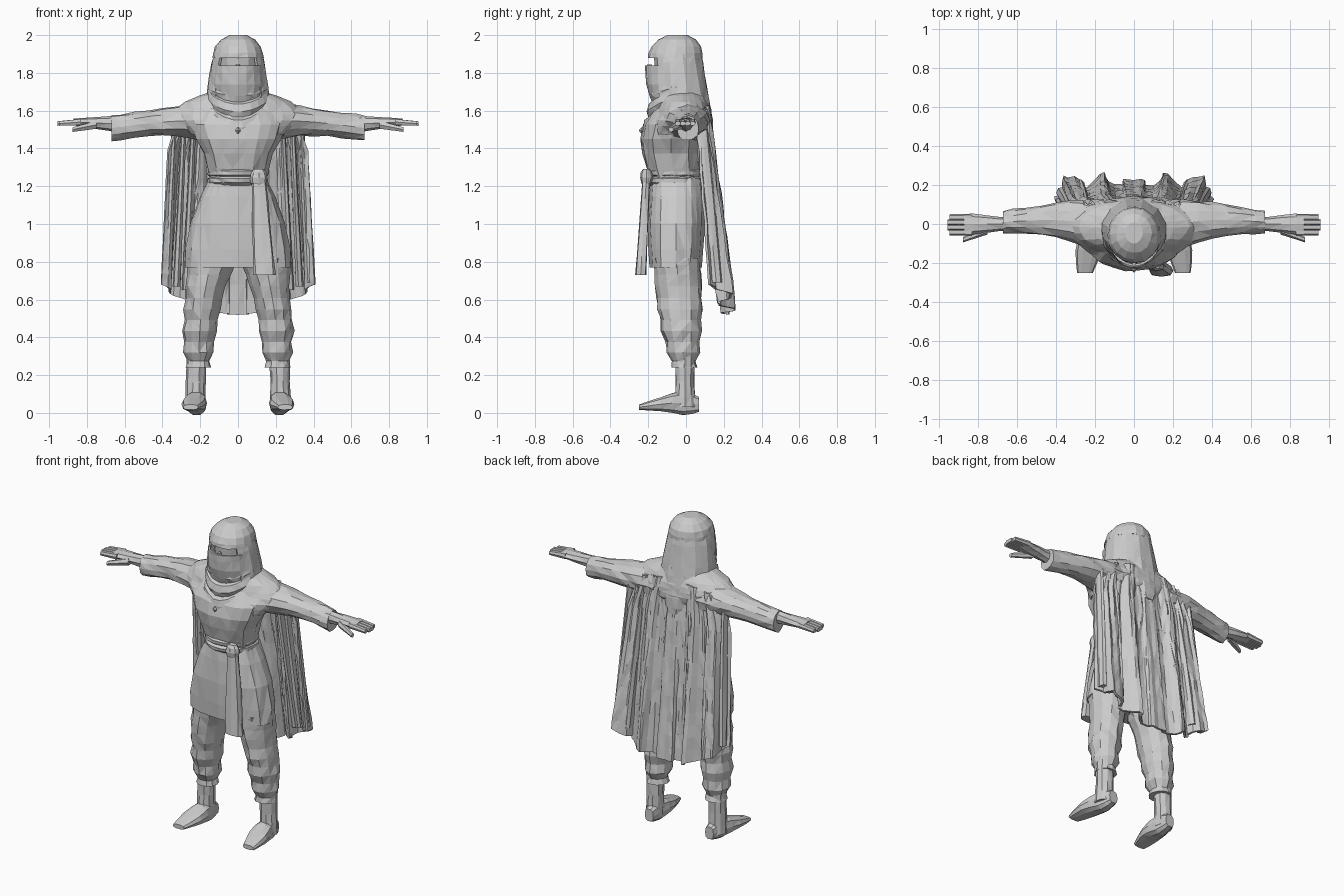
import bpy, bmesh, math, random
from mathutils import Vector

random.seed(4)
cube = bpy.data.objects.get("Cube")
if cube:
    bpy.data.objects.remove(cube)

grey = bpy.data.materials.new("stone grey")
grey.use_nodes = True
colour = (.6, .6, .6, 1)
grey.diffuse_color = colour
grey.node_tree.nodes["Principled BSDF"].inputs["Base Color"].default_value = colour


def skin(name, rows, closed=True, cap=True, thick=0):
    """Join rows of points into a flat-shaded, triangulated surface."""
    bm = bmesh.new()
    grid = [[bm.verts.new(point) for point in row] for row in rows]
    count = len(grid[0])
    for lower, upper in zip(grid, grid[1:]):
        for i in range(count if closed else count - 1):
            j = (i + 1) % count
            bm.faces.new((lower[i], lower[j], upper[j], upper[i]))
    if closed and cap:
        bm.faces.new(grid[0])
        bm.faces.new(grid[-1])
    bmesh.ops.triangulate(bm, faces=bm.faces[:])
    bmesh.ops.recalc_face_normals(bm, faces=bm.faces[:])
    mesh = bpy.data.meshes.new(name)
    bm.to_mesh(mesh)
    bm.free()
    mesh.materials.append(grey)
    obj = bpy.data.objects.new(name, mesh)
    bpy.context.collection.objects.link(obj)
    if thick:
        cloth = obj.modifiers.new("cloth thickness", "SOLIDIFY")
        cloth.thickness, cloth.offset = thick, 0


def glide(keys, t):
    """Smooth value through evenly spaced keys, for numbers and vectors."""
    last = len(keys) - 1
    i = min(int(t * last), last - 1)
    f = t * last - i
    before, start, end, after = (keys[min(max(k, 0), last)] for k in range(i - 1, i + 3))
    start_slope, end_slope = (end - before) / 2, (after - start) / 2
    ease = f * f * (3 - 2 * f)
    return (start * (1 - ease) + end * ease
            + start_slope * (f * (1 - f) ** 2) - end_slope * (f * f * (1 - f)))


def tube(name, path, wide, deep=None, steps=4, sides=12, axis="z", mirror=1,
         rough=.02, pleats=0, bunch=0, square=1, arc=None, thick=0):
    """Sweep an ellipse along a path; wide and deep are its radii on the way."""
    path = [Vector(point) for point in path]
    deep = deep or wide
    rows = []
    for step in range(steps + 1):
        t = step / steps
        centre = glide(path, t)
        swell = 1 + bunch * t * t * (-1) ** step
        row = []
        for i in range(sides):
            if arc:
                angle = math.radians(arc[0] + (arc[1] - arc[0]) * i / (sides - 1))
            else:
                angle = math.tau * i / sides
            scale = swell + random.uniform(-rough, rough) + pleats * (-1) ** i
            c, s = math.cos(angle), math.sin(angle)
            u = glide(wide, t) * scale * math.copysign(abs(c) ** square, c)
            v = glide(deep, t) * scale * math.copysign(abs(s) ** square, s)
            point = centre + Vector({"x": (0, u, v), "y": (u, 0, v), "z": (u, v, 0)}[axis])
            point.x *= mirror
            row.append(point)
        rows.append(row)
    skin(name, rows, closed=not arc, thick=thick)


def drape(name, top, sag, wide, deep, thick=.022, tall=.04, sides=22):
    """A loop of scarf around the neck, hanging lower in front."""
    rows = []
    for j in range(6):
        turn = math.tau * j / 6
        out, up = thick * math.cos(turn), tall * math.sin(turn)
        row = []
        for i in range(sides):
            angle = math.tau * i / sides
            front = (1 - math.sin(angle)) / 2
            loose = random.uniform(.97, 1.03)
            row.append(((wide + out) * loose * math.cos(angle),
                        (deep + out) * loose * math.sin(angle) - .055,
                        top - sag * front ** 2 + up - out / 2))
        rows.append(row)
    skin(name, rows + rows[:1], cap=False)


hem, waist, shoulder, brow, crown = .77, 1.24, 1.54, 1.88, 2

# Tunic: flared skirt, gathered waist and chest
tube("tunic_skirt", [(0, -.055, hem), (0, -.05, waist)], wide=(.28, .25, .15), deep=(.135, .15, .135),
     sides=24, pleats=.012, square=.85)
tube("tunic_chest", [(0, -.06, waist), (0, -.08, 1.45), (0, -.02, 1.66)], wide=(.15, .18, .25, .15),
     deep=(.13, .15, .16, .11), steps=6, sides=22, pleats=.015, square=.85)
tube("shoulder_mantle", [(0, -.06, 1.47), (0, -.015, 1.58), (0, -.02, 1.7)], wide=(.24, .3, .34, .28, .14),
     deep=(.165, .175, .155, .13, .11), steps=8, sides=24, rough=.025)

# Belt wraps, knot, hanging sash and clasp
for z in (waist - .035, waist + .005):
    tube("belt_wrap", [(0, -.06, z), (0, -.065, z + .05)], wide=(.145, .165, .145), deep=(.135, .16, .135),
         steps=3, sides=18)
tube("sash_knot", [(.11, -.21, waist - .04), (.11, -.21, waist + .05)], wide=(.03, .05, .025),
     deep=(.02, .035, .02), sides=8, rough=.08)
tube("sash_tail", [(.14, -.24, .73), (.11, -.21, waist)], wide=(.06, .05, .035), deep=(.03, .025, .02),
     sides=8, rough=.08, square=.6)
tube("clasp", [(0, -.235, 1.48), (0, -.235, 1.51)], wide=(.004, .015, .004), steps=2, sides=4)

# Head: face, domed cap, veil and hanging hood
tube("face", [(0, -.05, 1.68), (0, -.055, brow + .04)], wide=(.1, .12))
tube("head_cap", [(0, -.058, brow), (0, -.045, crown)], wide=(.135, .13, .105, .045),
     deep=(.145, .14, .115, .055), sides=16)
tube("face_veil", [(0, -.055, 1.84), (0, -.06, 1.64)], wide=(.132, .14, .13), deep=(.155, .145, .11),
     sides=11, arc=(180, 360), thick=.012)
tube("nose_fold", [(0, -.195, 1.845), (0, -.16, 1.71)], wide=(.01, .04, .02), deep=(.015, .02, .01), sides=6)
tube("head_hood", [(0, -.055, brow + .015), (0, -.03, 1.66), (0, 0, 1.43)], wide=(.124, .146, .162, .15, .09),
     deep=(.132, .14, .148, .152, .14), steps=8, sides=19, pleats=.012, arc=(-45, 225), thick=.014)

# Scarf loops around the neck, each hanging lower than the last
for loop, part in enumerate(("upper", "middle", "lower")):
    drape("scarf_" + part, top=1.75 - .035 * loop, sag=.06 + .05 * loop,
          wide=.138 + .006 * loop, deep=.115 + .02 * loop)

for mirror, word in ((1, "left_"), (-1, "right_")):
    # Sleeve and mitten-like hand with close fingers
    tube(word + "sleeve", [(.14, -.01, 1.55), (.4, .02, shoulder), (.67, .01, 1.508)],
         wide=(.14, .11, .075, .058), deep=(.115, .083, .068, .068), steps=8, axis="x", mirror=mirror, rough=.07)
    tube(word + "hand", [(.64, 0, 1.53), (.87, 0, shoulder)], wide=(.035, .038, .052, .05),
         deep=(.045, .036, .026, .018), sides=8, axis="x", mirror=mirror)
    for finger in range(4):
        y = .026 * (finger - 1.65)
        tip = .96 - .01 * abs(finger - 1.5)
        tube(word + "finger", [(.83, y, shoulder), (tip, y, shoulder - .008)], wide=(.016, .015),
             deep=(.018, .013), steps=2, sides=6, axis="x", mirror=mirror, square=.7)
    tube(word + "thumb", [(.75, -.03, 1.525), (.875, -.08, 1.5)], wide=(.024, .014), steps=2, sides=6,
         axis="x", mirror=mirror)

    # Baggy trousers bunched below the knee
    tube(word + "trouser", [(.14, -.05, hem + .05), (.195, -.03, .52), (.21, -.01, .24)],
         wide=(.135, .098, .088, .06), deep=(.125, .12, .098, .062), steps=11, mirror=mirror,
         rough=.06, bunch=-.13)

    # Boots
    tube(word + "boot_shaft", [(.225, -.005, .03), (.22, -.005, .3)], wide=(.055, .052, .055),
         deep=(.06, .05, .055), sides=10, mirror=mirror, rough=.05)
    tube(word + "foot", [(.215, .07, .045), (.225, -.07, .052), (.25, -.25, .03)], wide=(.03, .05, .065, .04),
         deep=(.04, .065, .038, .014), steps=6, sides=10, axis="y", mirror=mirror, square=.75)

    # Gathered fold columns at the sides of the cape
    for fold in range(3):
        x = .235 + .05 * fold
        tube(word + "cape_fold", [(x + .04, .2 - .02 * fold, .65 + .02 * fold), (x, .08, shoulder)],
             wide=(.022, .014), deep=(.03, .036, .03), sides=7, mirror=mirror, rough=.1)

# Cape: a flat back panel with deep folds towards both edges
rows, columns = 14, 48
cape = []
for r in range(rows + 1):
    v = r / rows
    line = []
    for c in range(columns + 1):
        u = 2 * c / columns - 1
        edge = abs(u)
        half = .3 + .06 * min(1, v * 5) + .05 * v
        top, bottom = 1.64 - .06 * u * u, .52 + .16 * edge ** 2
        fold = (.01 + .036 * v) * min(1, edge * 3) * math.cos(math.tau * (edge - .4) / .4)
        ripple = .014 * edge * math.sin(c * 2 + v)
        y = .11 + .11 * v - .055 * edge ** 4 + fold + ripple + random.uniform(-.004, .004)
        x = half * u + .02 * v * math.sin(u * 25)
        line.append((x, y, top + (bottom - top) * v))
    cape.append(line)
skin("cape", cape, closed=False, thick=.014)
